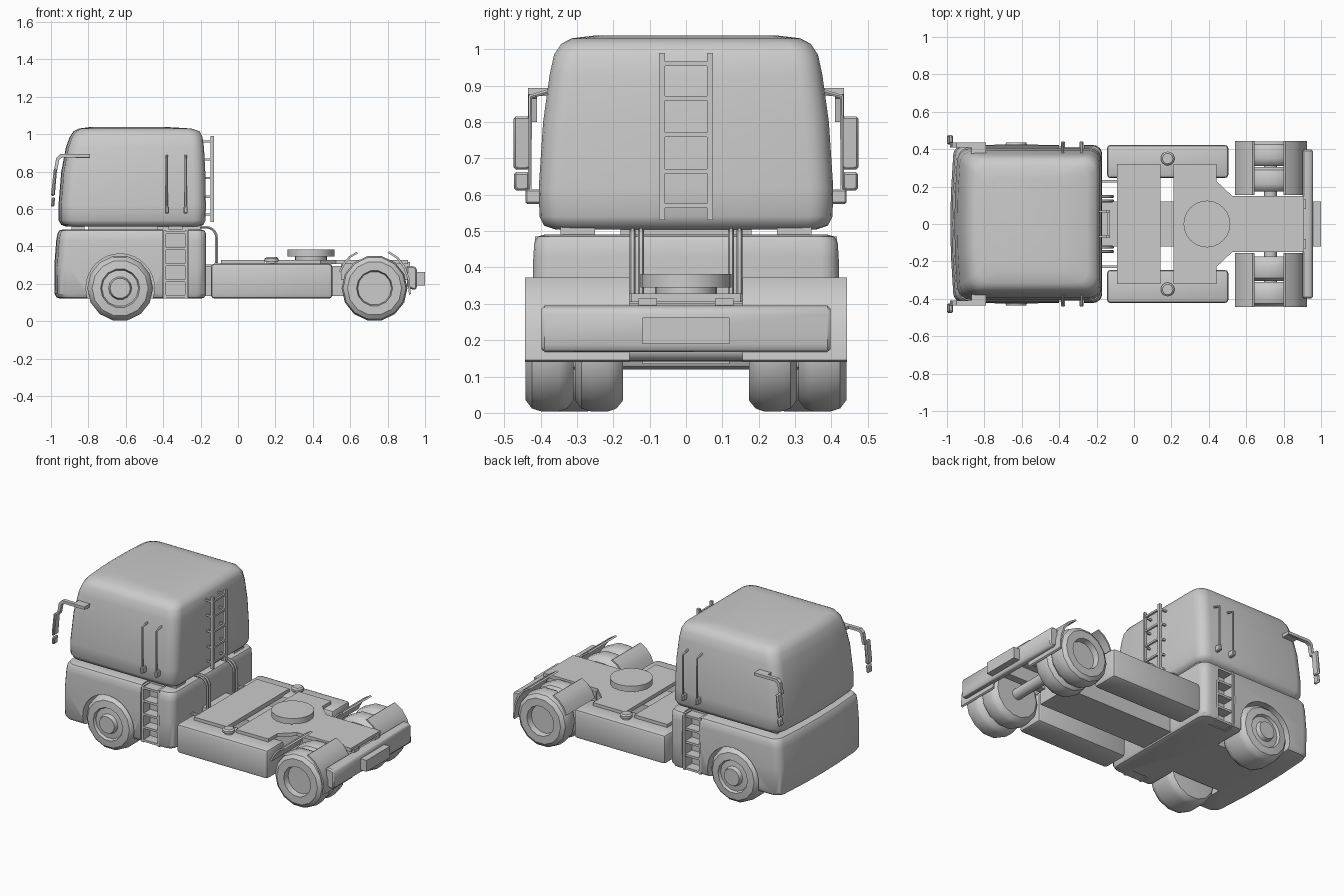
import bpy, bmesh, math
from mathutils import Vector

if "Cube" in bpy.data.objects:
    bpy.data.objects.remove(bpy.data.objects["Cube"])


def finish(name, bm, mirror=False, bevel=0, segs=2, angle=35):
    bmesh.ops.recalc_face_normals(bm, faces=bm.faces)
    if bevel:
        bmesh.ops.bevel(bm, geom=list(bm.edges), offset=bevel, segments=segs,
                        profile=0.5, affect='EDGES', clamp_overlap=True)
    me = bpy.data.meshes.new(name)
    bm.to_mesh(me)
    bm.free()
    ob = bpy.data.objects.new(name, me)
    bpy.context.collection.objects.link(ob)
    smooth(ob, angle)
    if mirror:
        add_mirror(ob)
    return ob


def smooth(ob, angle=35):
    bpy.ops.object.select_all(action='DESELECT')
    ob.select_set(True)
    bpy.context.view_layer.objects.active = ob
    bpy.ops.object.shade_smooth_by_angle(angle=math.radians(angle))


def add_mirror(ob):
    m = ob.modifiers.new("mirror", 'MIRROR')
    m.use_axis = (False, True, False)
    m.use_mirror_merge = False


def prism(name, pts, axis, a, b, **kw):
    """Extrude a 2D outline: axis 'y' takes (x, z), axis 'z' takes (x, y)."""
    bm = bmesh.new()
    put = (lambda p, t: (p[0], t, p[1])) if axis == 'y' else (lambda p, t: (p[0], p[1], t))
    lo = [bm.verts.new(put(p, a)) for p in pts]
    hi = [bm.verts.new(put(p, b)) for p in pts]
    bm.faces.new(lo)
    bm.faces.new(hi)
    for i in range(len(pts)):
        j = (i + 1) % len(pts)
        bm.faces.new((lo[i], lo[j], hi[j], hi[i]))
    return finish(name, bm, **kw)


def box(name, x0, x1, y0, y1, z0, z1, **kw):
    return prism(name, [(x0, y0), (x1, y0), (x1, y1), (x0, y1)], 'z', z0, z1, **kw)


def lathe(name, prof, origin, axis, segs, **kw):
    """Revolve (radius, offset) points around the y or z axis."""
    bm = bmesh.new()
    rings = []
    for r, t in prof:
        ring = []
        for i in range(segs):
            a = 2 * math.pi * i / segs
            c, s = r * math.cos(a), r * math.sin(a)
            ring.append(bm.verts.new(Vector(origin) + Vector((c, t, s) if axis == 'y' else (c, s, t))))
        rings.append(ring)
    for p, q in zip(rings, rings[1:]):
        for i in range(segs):
            j = (i + 1) % segs
            bm.faces.new((p[i], p[j], q[j], q[i]))
    bm.faces.new(rings[0])
    bm.faces.new(rings[-1])
    return finish(name, bm, **kw)


def shell(name, sections, bow):
    """Loft rounded rectangles (z, x0, x1, half width, corner radius), bowed at the front."""
    bm = bmesh.new()
    rings = []
    for z, x0, x1, w, r in sections:
        pts = []
        for cx, cy, start in ((x1 - r, w - r, 0), (x0 + r, w - r, 90),
                              (x0 + r, r - w, 180), (x1 - r, r - w, 270)):
            for k in range(5):
                a = math.radians(start + 22.5 * k)
                pts.append((cx + r * math.cos(a), cy + r * math.sin(a)))
            if start == 90:
                pts += [(x0, w * f) for f in (0.4, 0, -0.4)]
        mid = (x0 + x1) / 2
        rings.append([bm.verts.new((x - bow * (1 - (y / w) ** 2) * max(0, (mid - x) / (mid - x0)), y, z))
                      for x, y in pts])
    for p, q in zip(rings, rings[1:]):
        for i in range(len(p)):
            j = (i + 1) % len(p)
            bm.faces.new((p[i], p[j], q[j], q[i]))
    bm.faces.new(rings[0])
    bm.faces.new(rings[-1])
    return finish(name, bm, angle=45)


def tube(name, pts, r, mirror=False):
    cu = bpy.data.curves.new(name, 'CURVE')
    cu.dimensions = '3D'
    cu.bevel_depth, cu.bevel_resolution, cu.use_fill_caps = r, 1, True
    sp = cu.splines.new('POLY')
    sp.points.add(len(pts) - 1)
    for p, c in zip(sp.points, pts):
        p.co = (*c, 1)
    ob = bpy.data.objects.new(name, cu)
    bpy.context.collection.objects.link(ob)
    bpy.ops.object.select_all(action='DESELECT')
    ob.select_set(True)
    bpy.context.view_layer.objects.active = ob
    bpy.ops.object.convert(target='MESH')
    ob = bpy.context.view_layer.objects.active
    smooth(ob, 50)
    if mirror:
        add_mirror(ob)


# Upper cab
shell("upper_cab", [(0.505, -0.90, -0.21, 0.36, 0.05), (0.515, -0.925, -0.185, 0.39, 0.06),
                    (0.54, -0.94, -0.173, 0.403, 0.065), (0.62, -0.94, -0.172, 0.405, 0.065),
                    (0.80, -0.925, -0.175, 0.393, 0.065), (0.93, -0.90, -0.182, 0.375, 0.065),
                    (0.985, -0.88, -0.19, 0.363, 0.065), (1.015, -0.86, -0.205, 0.343, 0.065),
                    (1.03, -0.83, -0.25, 0.315, 0.06), (1.038, -0.77, -0.38, 0.25, 0.06)], 0.02)

# Lower cab with wheel arches and step recesses
lower = shell("lower_cab", [(0.12, -0.93, -0.20, 0.39, 0.05), (0.127, -0.95, -0.18, 0.41, 0.05),
                            (0.145, -0.96, -0.17, 0.42, 0.05), (0.30, -0.962, -0.17, 0.422, 0.05),
                            (0.43, -0.952, -0.17, 0.42, 0.05), (0.47, -0.945, -0.172, 0.417, 0.05),
                            (0.485, -0.935, -0.18, 0.408, 0.05), (0.49, -0.915, -0.20, 0.39, 0.05)], 0.02)
for s in (1, -1):
    cutters = [lathe("arch_cutter", [(0.183, 0.2 * s), (0.183, 0.6 * s)], (-0.63, 0, 0.177), 'y', 32),
               box("step_cutter", -0.40, -0.268, min(0.345 * s, 0.6 * s), max(0.345 * s, 0.6 * s), 0.05, 0.6)]
    for c in cutters:
        c.hide_render = True
        m = lower.modifiers.new("cut", 'BOOLEAN')
        m.operation, m.object, m.solver = 'DIFFERENCE', c, 'EXACT'
        bpy.context.view_layer.objects.active = lower
        bpy.ops.object.modifier_apply(modifier=m.name)
        bpy.data.objects.remove(c)
smooth(lower, 35)

# Cab mounts between the two halves
for x0, x1 in ((-0.89, -0.82), (-0.43, -0.37), (-0.30, -0.20)):
    box("cab_mount", x0, x1, 0.25, 0.345, 0.48, 0.52, mirror=True)
box("cab_neck", -0.80, -0.22, -0.18, 0.18, 0.48, 0.52)

# Side steps
for x in (-0.398, -0.284):
    box("step_rail", x, x + 0.014, 0.34, 0.415, 0.122, 0.485, mirror=True)
for z in (0.125, 0.21, 0.295, 0.38, 0.465):
    box("side_step", -0.39, -0.28, 0.34, 0.412, z, z + 0.014, mirror=True)

# Rear cab ladder
box("ladder_rail", -0.146, -0.128, 0.058, 0.074, 0.53, 0.99, mirror=True)
for z in (0.57, 0.665, 0.765, 0.865, 0.96):
    box("ladder_rung", -0.143, -0.131, -0.06, 0.06, z - 0.006, z + 0.006)
    box("ladder_standoff", -0.19, -0.14, 0.061, 0.071, z - 0.006, z + 0.006, mirror=True)

# Grab handles
for x in (-0.38, -0.28):
    tube("grab_handle", [(x, 0.39, 0.59), (x, 0.43, 0.59), (x, 0.428, 0.87), (x, 0.375, 0.885)], 0.007, True)
    box("handle_foot", x - 0.011, x + 0.011, 0.39, 0.442, 0.575, 0.615, mirror=True, bevel=0.005, segs=1)

# Mirrors and arms
prism("mirror_arm", [(-0.79, 0.875), (-0.79, 0.893), (-0.95, 0.893), (-0.972, 0.873),
                     (-0.985, 0.80), (-0.968, 0.80), (-0.955, 0.865), (-0.94, 0.875)],
      'y', 0.41, 0.435, mirror=True)
box("mirror_bracket", -0.87, -0.79, 0.37, 0.425, 0.872, 0.893, mirror=True)
prism("main_mirror", [(-0.967, 0.815), (-0.985, 0.815), (-1.0, 0.67), (-0.98, 0.67)],
      'y', 0.425, 0.475, mirror=True, bevel=0.006, segs=1)
prism("small_mirror", [(-0.978, 0.662), (-0.996, 0.662), (-1.0, 0.612), (-0.982, 0.612)],
      'y', 0.43, 0.473, mirror=True, bevel=0.006, segs=1)

# Air pipes behind the cab
for y in (0.124, 0.147):
    bend = [(-0.17 + 0.055 * math.sin(math.radians(a)), y, 0.447 + 0.055 * math.cos(math.radians(a)))
            for a in range(0, 91, 18)]
    tube("air_pipe", [(-0.26, y, 0.502)] + bend + [(-0.115, y, 0.31)], 0.008, True)
box("frame_link", -0.18, -0.08, 0.222, 0.236, 0.29, 0.302, mirror=True)

# Chassis, decks and side tanks
box("centre_beam", -0.20, 0.60, -0.12, 0.12, 0.135, 0.295)
box("rear_frame_rail", 0.55, 0.92, 0.08, 0.13, 0.22, 0.315, mirror=True)
box("side_tank", -0.145, 0.505, 0.245, 0.423, 0.12, 0.308, mirror=True, bevel=0.02)
box("front_deck", -0.09, 0.142, -0.32, 0.32, 0.30, 0.328)
half = [(0.21, 0.32), (0.44, 0.32), (0.44, 0.23), (0.525, 0.15), (0.91, 0.15)]
prism("rear_deck", half + [(x, -y) for x, y in reversed(half)], 'z', 0.305, 0.328)
lathe("tank_cap", [(0.027, 0.30), (0.027, 0.318), (0.037, 0.32), (0.037, 0.334), (0.028, 0.342)],
      (0.18, 0.35, 0), 'z', 16, mirror=True)

# Trailer coupling
lathe("coupling_base", [(0.085, 0.32), (0.085, 0.345)], (0.39, 0, 0), 'z', 24)
lathe("coupling_plate", [(0.125, 0.345), (0.125, 0.382)], (0.39, 0, 0), 'z', 24)

# Wheels and axles
lathe("front_wheel", [(0.10, 0.22), (0.155, 0.225), (0.172, 0.245), (0.176, 0.27), (0.176, 0.375),
                      (0.17, 0.40), (0.15, 0.42), (0.105, 0.425), (0.098, 0.408), (0.062, 0.412),
                      (0.054, 0.436)], (-0.63, 0, 0.176), 'y', 14, mirror=True)
for name, y in (("rear_inner_wheel", 0.173), ("rear_outer_wheel", 0.309)):
    lathe(name, [(0.09, 0), (0.145, 0), (0.168, 0.018), (0.176, 0.04), (0.176, 0.09), (0.168, 0.115),
                 (0.145, 0.132), (0.096, 0.132), (0.09, 0.095)],
          (0.73, y, 0.176), 'y', 14, mirror=True)
lathe("rear_axle", [(0.034, -0.40), (0.034, 0.40)], (0.73, 0, 0.176), 'y', 16)
lathe("front_axle", [(0.04, -0.40), (0.04, 0.40)], (-0.63, 0, 0.176), 'y', 16)


# Rear fenders: thin flaps in front of and behind the wheels
def flap(name, path):
    outer = [(x + 0.01 * (1 if x > 0.73 else -1), z + 0.006) for x, z in path]
    prism(name, path + outer[::-1], 'y', 0.155, 0.443, mirror=True)


flap("front_flap", [(0.55, 0.26), (0.572, 0.305), (0.605, 0.342), (0.643, 0.364)])
flap("rear_flap", [(0.80, 0.366), (0.848, 0.335), (0.885, 0.285), (0.908, 0.22), (0.914, 0.14)])

# Rear bumper and tail box
prism("rear_bumper", [(0.905, 0.18), (0.945, 0.165), (0.958, 0.18), (0.958, 0.28), (0.94, 0.295), (0.90, 0.295)],
      'y', -0.397, 0.397, bevel=0.008, segs=1)
box("tail_box", 0.94, 1.0, -0.12, 0.12, 0.19, 0.263)
